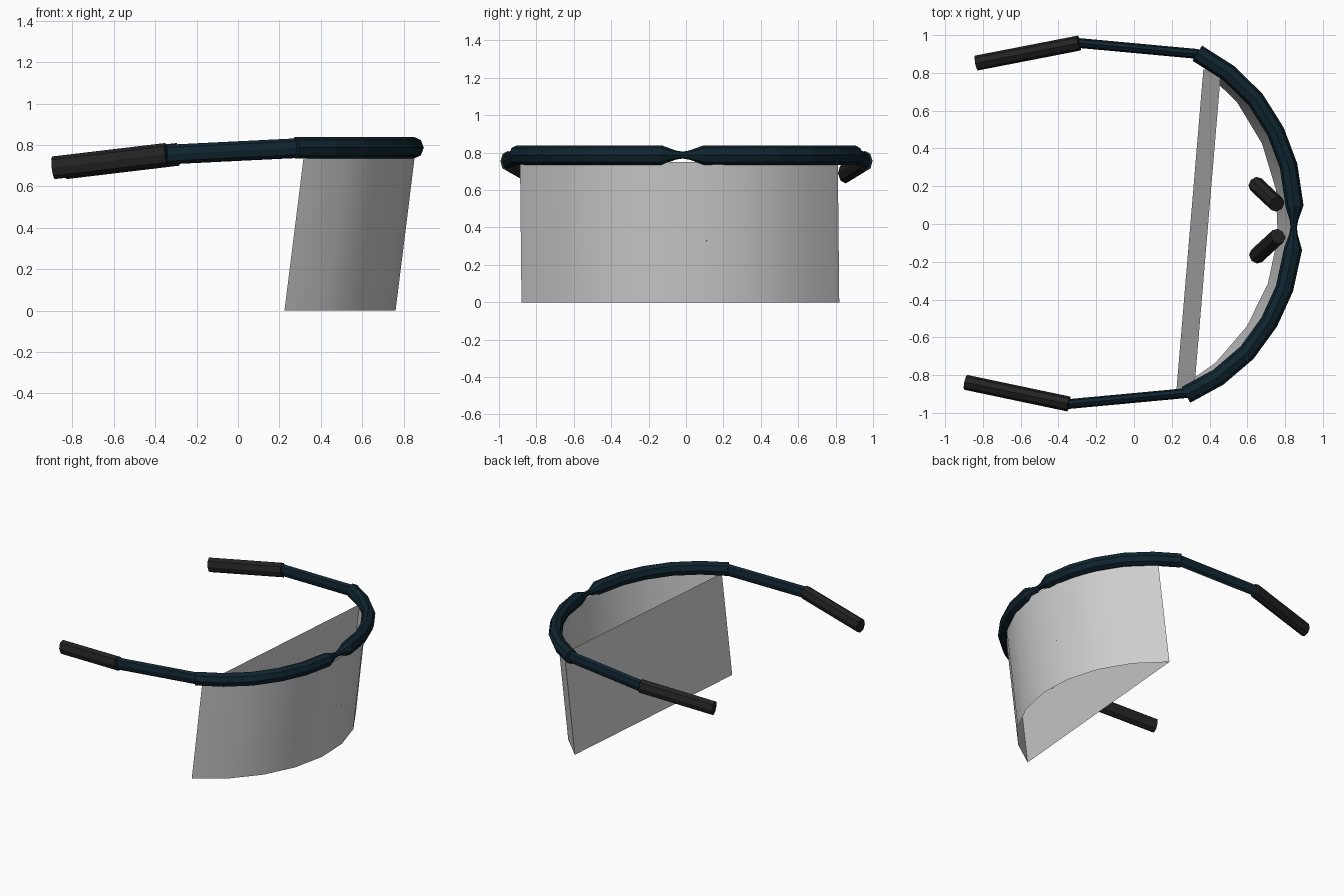
import bpy, bmesh
from math import sin, cos, pi, radians
from mathutils import Vector, Matrix

cube = bpy.data.objects.get("Cube")
if cube:
    bpy.data.objects.remove(cube)


def material(name, rgb):
    m = bpy.data.materials.new(name)
    m.use_nodes = True
    m.diffuse_color = (*rgb, 1)
    m.node_tree.nodes["Principled BSDF"].inputs["Base Color"].default_value = (*rgb, 1)
    return m


NAVY = material("dark navy", (0.005, 0.018, 0.028))
BLACK = material("soft black", (0.017, 0.017, 0.017))
GREY = material("lens grey", (0.62, 0.62, 0.62))
UP = Vector((0, 0, 1))


def make_object(name, bm, mat):
    bmesh.ops.recalc_face_normals(bm, faces=bm.faces)
    mesh = bpy.data.meshes.new(name)
    bm.to_mesh(mesh)
    bm.free()
    mesh.materials.append(mat)
    obj = bpy.data.objects.new(name, mesh)
    bpy.context.collection.objects.link(obj)
    return obj


def tube(name, path, sizes, mat, sides=8):
    """Capped tube along a path; sizes are (half width, half height) per point."""
    bm = bmesh.new()
    pts = [Vector(p) for p in path]
    rings = []
    for i, (p, (w, h)) in enumerate(zip(pts, sizes)):
        t = (pts[min(i + 1, len(pts) - 1)] - pts[max(i - 1, 0)]).normalized()
        side = t.cross(UP).normalized()
        up = side.cross(t)
        rings.append([bm.verts.new(p + side * w * cos(a) + up * h * sin(a))
                      for a in (2 * pi * k / sides for k in range(sides))])
    for a, b in zip(rings, rings[1:]):
        for k in range(sides):
            n = (k + 1) % sides
            bm.faces.new((a[k], a[n], b[n], b[k]))
    bm.faces.new(rings[0])
    bm.faces.new(rings[-1])
    return make_object(name, bm, mat)


# Brow frame: half arc mirrored across the pinched bridge, turned slightly
BROW_Z = 0.787
half = [(0.305, 0.905, 0.05), (0.473, 0.806, 0.05), (0.621, 0.671, 0.05),
        (0.733, 0.505, 0.05), (0.808, 0.325, 0.05), (0.847, 0.112, 0.05),
        (0.846, 0.035, 0.023)]
arc = half + [(0.846, 0, 0.018)] + [(x, -y, r) for x, y, r in reversed(half)]
brow = tube("brow_frame", [(x, y, BROW_Z) for x, y, r in arc],
            [(r * 0.95, r * 1.04) for x, y, r in arc], NAVY)
brow.data.transform(Matrix.Translation((0, 0.01, 0)) @ Matrix.Rotation(radians(-1.9), 4, "Z"))

# Temple arms with thicker grips: hinge, elbow and tip of each side
arms = {
    "left": ((0.34, 0.9, 0.786), (-0.29, 0.958, 0.755), (-0.835, 0.852, 0.69)),
    "right": ((0.28, -0.895, 0.786), (-0.345, -0.953, 0.755), (-0.892, -0.838, 0.69)),
}
for side, (hinge, elbow, tip) in arms.items():
    tube(side + "_temple_arm", (hinge, elbow), [(0.026, 0.046)] * 2, NAVY)
    tube(side + "_temple_grip", (elbow, tip), [(0.04, 0.055)] * 2, BLACK)

# Nose pads: slanted rods behind the lens
pads = {
    "left": ((0.757, 0.105, 0.345), (0.645, 0.21, 0.12)),
    "right": ((0.762, -0.065, 0.345), (0.648, -0.17, 0.12)),
}
for side, ends in pads.items():
    tube(side + "_nose_pad", ends, [(0.043, 0.043)] * 2, BLACK)

# Lens: open-ended curved sheet closed by a flat rear panel, raked forward
RADIUS, SPREAD, STEPS, TOP, RAKE = 1.012, radians(57.4), 8, 0.75, 0.125
bm = bmesh.new()
columns = []
for i in range(STEPS + 1):
    a = SPREAD * (2 * i / STEPS - 1)
    x, y = RADIUS * (cos(a) - cos(SPREAD)), RADIUS * sin(a)
    columns.append([bm.verts.new((x, y, 0)), bm.verts.new((x + RAKE * TOP, y, TOP))])
for a, b in zip(columns, columns[1:] + columns[:1]):
    bm.faces.new((a[0], b[0], b[1], a[1]))
lens = make_object("lens_shield", bm, GREY)
lens.data.transform(Matrix.Translation((0.296, -0.03, 0)) @ Matrix.Rotation(radians(-4.8), 4, "Z"))
bpy.ops.object.select_all(action="DESELECT")
lens.select_set(True)
bpy.context.view_layer.objects.active = lens
bpy.ops.object.shade_smooth_by_angle(angle=radians(35))
